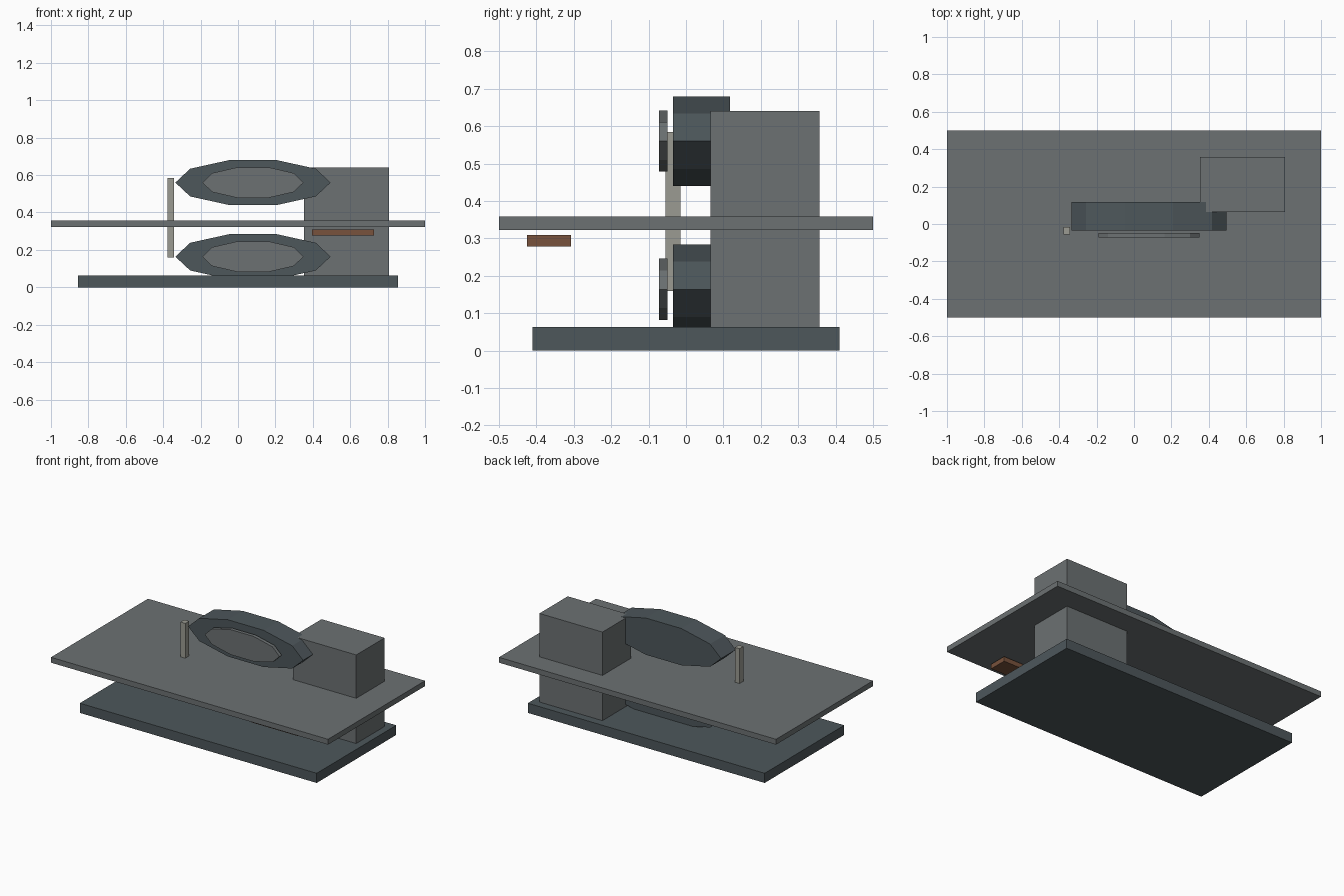
import bpy
from math import pi

if "Cube" in bpy.data.objects:
    bpy.data.objects.remove(bpy.data.objects["Cube"])


def material(name, rgb):
    m = bpy.data.materials.new(name)
    m.diffuse_color = (*rgb, 1)
    m.use_nodes = True
    m.node_tree.nodes["Principled BSDF"].inputs["Base Color"].default_value = m.diffuse_color
    return m


DARK = material("dark_slate", (0.075, 0.095, 0.105))
GREY = material("cast_grey", (0.15, 0.165, 0.17))
STEEL = material("pale_steel", (0.33, 0.33, 0.29))
WOOD = material("brown_wood", (0.19, 0.085, 0.045))


def finish(name, mat):
    ob = bpy.context.object
    ob.name = name
    ob.data.materials.append(mat)
    bpy.ops.object.transform_apply(location=False, rotation=True, scale=True)
    return ob


def box(name, x, y, z, mat):
    """Box from (min, max) ranges on each axis."""
    bpy.ops.mesh.primitive_cube_add(size=1, location=[sum(r) / 2 for r in (x, y, z)])
    bpy.context.object.scale = [r[1] - r[0] for r in (x, y, z)]
    return finish(name, mat)


def oval(name, x, z, rx, rz, y, mat):
    """Ten-sided flattened disc facing the front, a corner on each side."""
    bpy.ops.mesh.primitive_cylinder_add(
        vertices=10, radius=1, depth=y[1] - y[0],
        location=(x, sum(y) / 2, z), rotation=(pi / 2, 0, 0))
    ob = bpy.context.object
    # the primitive starts at local +y, so quarter turn it before squashing
    bpy.ops.object.transform_apply(location=False, rotation=True, scale=True)
    ob.rotation_euler = (0, pi / 2, 0)
    bpy.ops.object.transform_apply(location=False, rotation=True, scale=True)
    ob.scale = (rx, 1, rz)
    return finish(name, mat)


# stand: base slab, rear column and work table
box("base", (-0.855, 0.855), (-0.41, 0.41), (0, 0.063), DARK)
box("column", (0.353, 0.808), (0.065, 0.357), (0.06, 0.641), GREY)
box("table", (-1, 1), (-0.5, 0.5), (0.323, 0.358), GREY)

# upper and lower wheel housings with cover plates
for level, z in (("lower", 0.164), ("upper", 0.56)):
    oval(level + "_wheel", 0.08, z, 0.415, 0.126, (-0.035, 0.117), DARK)
    oval(level + "_cover", 0.08, z, 0.27, 0.086, (-0.072, -0.049), GREY)

# blade through the table, and push stick under the front edge
box("blade", (-0.376, -0.342), (-0.055, -0.015), (0.16, 0.585), STEEL)
box("push_stick", (0.395, 0.727), (-0.425, -0.308), (0.278, 0.309), WOOD)
